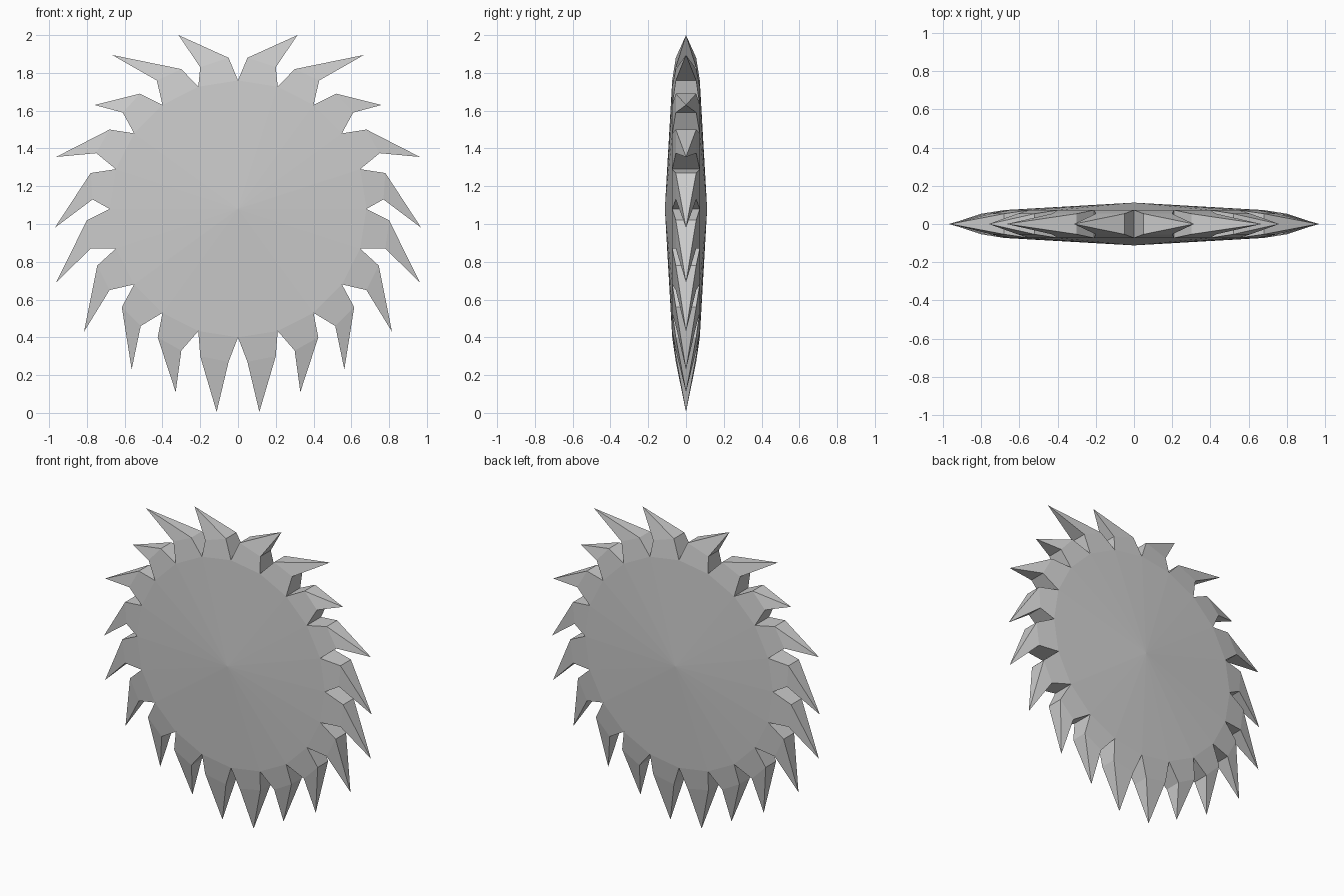
import bpy, bmesh
from math import sin, cos, pi
from mathutils import Vector

cube = bpy.data.objects.get("Cube")
if cube:
    bpy.data.objects.remove(cube)

CENTRE_Z, RADIUS, COUNT = 1.08, 0.68, 20
HUB_Y, RIM_Y, SHOULDER_Y = 0.112, 0.073, 0.054

steel = bpy.data.materials.new("grey steel")
steel.use_nodes = True
GREY = (0.6, 0.6, 0.6, 1)
steel.diffuse_color = GREY
steel.node_tree.nodes["Principled BSDF"].inputs["Base Color"].default_value = GREY


def rim(i):
    """Rim corner i, clockwise from the top, as (x, z)."""
    a = 2 * pi * i / COUNT
    return RADIUS * sin(a), CENTRE_Z + RADIUS * cos(a)


def front(p, depth):
    return Vector((p[0], -depth, p[1]))


def build(name, faces):
    """Make a front left quarter from faces and mirror it in x and y."""
    bm = bmesh.new()
    for face in faces:
        bm.faces.new([bm.verts.new(p) for p in face])
    bmesh.ops.remove_doubles(bm, verts=bm.verts, dist=0.0005)
    bmesh.ops.recalc_face_normals(bm, faces=bm.faces)
    # The front faces must look towards -y
    if sum(f.normal.y * f.calc_area() for f in bm.faces) > 0:
        bmesh.ops.reverse_faces(bm, faces=bm.faces)
    mesh = bpy.data.meshes.new(name)
    bm.to_mesh(mesh)
    bm.free()
    mesh.materials.append(steel)
    obj = bpy.data.objects.new(name, mesh)
    bpy.context.collection.objects.link(obj)
    mirror = obj.modifiers.new("mirror", 'MIRROR')
    mirror.use_axis = (True, True, False)
    return obj


# Shallow cone disc
hub = (0, CENTRE_Z)
build("disc", [[front(hub, HUB_Y), front(rim(i), RIM_Y), front(rim(i + 1), RIM_Y)]
               for i in range(COUNT // 2)])

# Spikes from top to bottom: upper shoulder, tip, lower shoulder
spikes = [
    ((.05, 1.88), (.315, 2.0), (.20, 1.83)),
    ((.30, 1.82), (.667, 1.895), (.43, 1.76)),
    ((.52, 1.69), (.76, 1.63), (.61, 1.59)),
    ((.68, 1.50), (.963, 1.355), (.75, 1.375)),
    ((.78, 1.27), (.97, .98), (.77, 1.13)),
    ((.80, 1.02), (.963, .69), (.78, .87)),
    ((.745, .78), (.815, .43), (.68, .65)),
    ((.615, .56), (.563, .23), (.515, .46)),
    ((.425, .40), (.33, .11), (.30, .33)),
    ((.20, .30), (.113, .005), (.05, .27)),
]
faces = []
for i, (upper, tip, lower) in enumerate(spikes):
    root_a, root_b = rim(i), rim(i + 1)
    point = front(tip, 0)
    # Front of the root block and of the point
    faces.append([front(root_a, RIM_Y), front(upper, SHOULDER_Y),
                  front(lower, SHOULDER_Y), front(root_b, RIM_Y)])
    faces.append([front(upper, SHOULDER_Y), point, front(lower, SHOULDER_Y)])
    # Side walls back to the middle plane
    for root, shoulder in ((root_a, upper), (root_b, lower)):
        faces.append([front(root, RIM_Y), front(shoulder, SHOULDER_Y),
                      front(shoulder, 0), front(root, 0)])
        faces.append([front(shoulder, SHOULDER_Y), point, front(shoulder, 0)])
build("spike_ring", faces)
